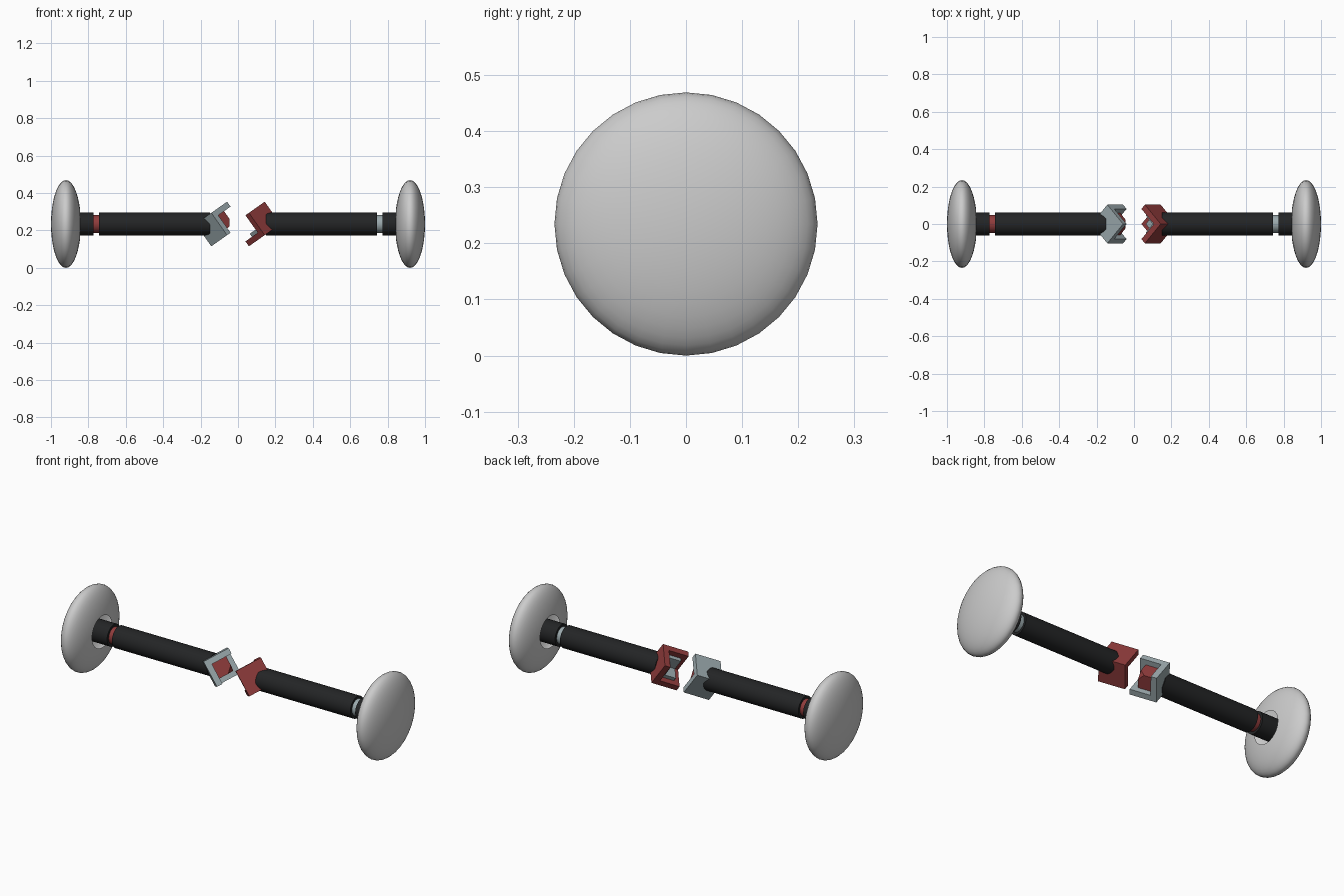
import bpy, bmesh, math
from mathutils import Vector, Matrix

if "Cube" in bpy.data.objects:
    bpy.data.objects.remove(bpy.data.objects["Cube"])

R = 0.2345            # end disc radius, also the height of the axis
APEX = 0.227          # distance of each connector's corner from the middle
S, T, C = 0.146, 0.032, 0.084   # connector side, plate thickness, core side


def material(name, rgb):
    m = bpy.data.materials.new(name)
    m.diffuse_color = (*rgb, 1)
    m.use_nodes = True
    m.node_tree.nodes["Principled BSDF"].inputs["Base Color"].default_value = m.diffuse_color
    return m


RED = material("red", (0.28, 0.045, 0.045))
STEEL = material("steel", (0.33, 0.40, 0.42))
BLACK = material("black", (0.017, 0.018, 0.019))


def finish(bm, name, mat=None, smooth=False):
    me = bpy.data.meshes.new(name)
    bm.to_mesh(me)
    bm.free()
    ob = bpy.data.objects.new(name, me)
    bpy.context.collection.objects.link(ob)
    ob.location.z = R
    if mat:
        me.materials.append(mat)
    if smooth:
        bpy.ops.object.select_all(action='DESELECT')
        ob.select_set(True)
        bpy.context.view_layer.objects.active = ob
        bpy.ops.object.shade_smooth_by_angle(angle=math.radians(40))
    return ob


def rod(name, x0, x1, r, mat):
    bm = bmesh.new()
    m = Matrix.Translation(((x0 + x1) / 2, 0, 0)) @ Matrix.Rotation(math.pi / 2, 4, 'Y')
    bmesh.ops.create_cone(bm, cap_ends=True, segments=32, radius1=r, radius2=r,
                          depth=abs(x1 - x0), matrix=m)
    finish(bm, name, mat, True)


def disc(name, side):
    # flattened hollow ball with a round opening on its inner side
    bm = bmesh.new()
    m = (Matrix.Translation((side * 0.92, 0, 0)) @ Matrix.Diagonal((0.08, R, R, 1))
         @ Matrix.Rotation(side * math.pi / 2, 4, 'Y'))
    bmesh.ops.create_uvsphere(bm, u_segments=32, v_segments=24, radius=1, matrix=m)
    bmesh.ops.bisect_plane(bm, geom=bm.verts[:] + bm.edges[:] + bm.faces[:],
                           plane_co=(side * 0.846, 0, 0), plane_no=(-side, 0, 0),
                           clear_outer=True)
    bmesh.ops.recalc_face_normals(bm, faces=bm.faces)
    finish(bm, name, None, True)


def corner_frame(side):
    # three perpendicular axes fanning out from the apex towards the middle
    a = Vector((-side / math.sqrt(3), 0, side * math.sqrt(2 / 3)))
    b, c = (Vector((-side / math.sqrt(3), y * math.sqrt(0.5), -side / math.sqrt(6)))
            for y in (-1, 1))
    m = Matrix((a, b, c)).transposed().to_4x4()
    m.translation = (side * APEX, 0, 0)
    return m


def corner(name, side, mat, size, t, start=0):
    # three square plates meeting in a cube corner
    bm = bmesh.new()
    faces = [[(0, 0), (size, 0), (size, size), (0, size)],
             [(t, t), (size, t), (size, size), (t, size)],
             [(0, 0), (size, 0), (size, t), (t, t), (t, size), (0, size)]]
    for axis in range(3):
        for level, pts in zip((0, t, size), faces):
            vs = []
            for u, v in pts:
                co = [0, 0, 0]
                co[axis], co[axis - 2], co[axis - 1] = level, u, v
                vs.append(bm.verts.new([k + start for k in co]))
            bm.faces.new(vs)
    bmesh.ops.remove_doubles(bm, verts=bm.verts, dist=1e-5)
    bm.transform(corner_frame(side))
    bmesh.ops.recalc_face_normals(bm, faces=bm.faces)
    finish(bm, name, mat)


def core(name, side, mat):
    # solid cube in the corner with its tip cut flat
    bm = bmesh.new()
    bmesh.ops.create_cube(bm, size=C)
    bm.transform(corner_frame(side) @ Matrix.Translation([T + C / 2] * 3))
    res = bmesh.ops.bisect_plane(bm, geom=bm.verts[:] + bm.edges[:] + bm.faces[:],
                                 plane_co=(side * 0.045, 0, 0), plane_no=(-side, 0, 0),
                                 clear_outer=True)
    bmesh.ops.holes_fill(bm, edges=[e for e in bm.edges if e.is_boundary])
    bmesh.ops.recalc_face_normals(bm, faces=bm.faces)
    finish(bm, name, mat)


# both halves: disc, stub, coloured band, grip and corner connector
for side, label, band, shell in ((-1, "left", RED, STEEL), (1, "right", STEEL, RED)):
    disc(label + "_end_disc", side)
    rod(label + "_stub", side * 0.772, side * 0.89, 0.061, BLACK)
    rod(label + "_band", side * 0.73, side * 0.78, 0.047, band)
    rod(label + "_grip", side * 0.15, side * 0.742, 0.061, BLACK)
    corner(label + "_connector", side, shell, S, T)

# plug on the left, matching socket lining on the right
core("left_plug", -1, RED)
corner("right_socket", 1, STEEL, C, 0.02, T)
